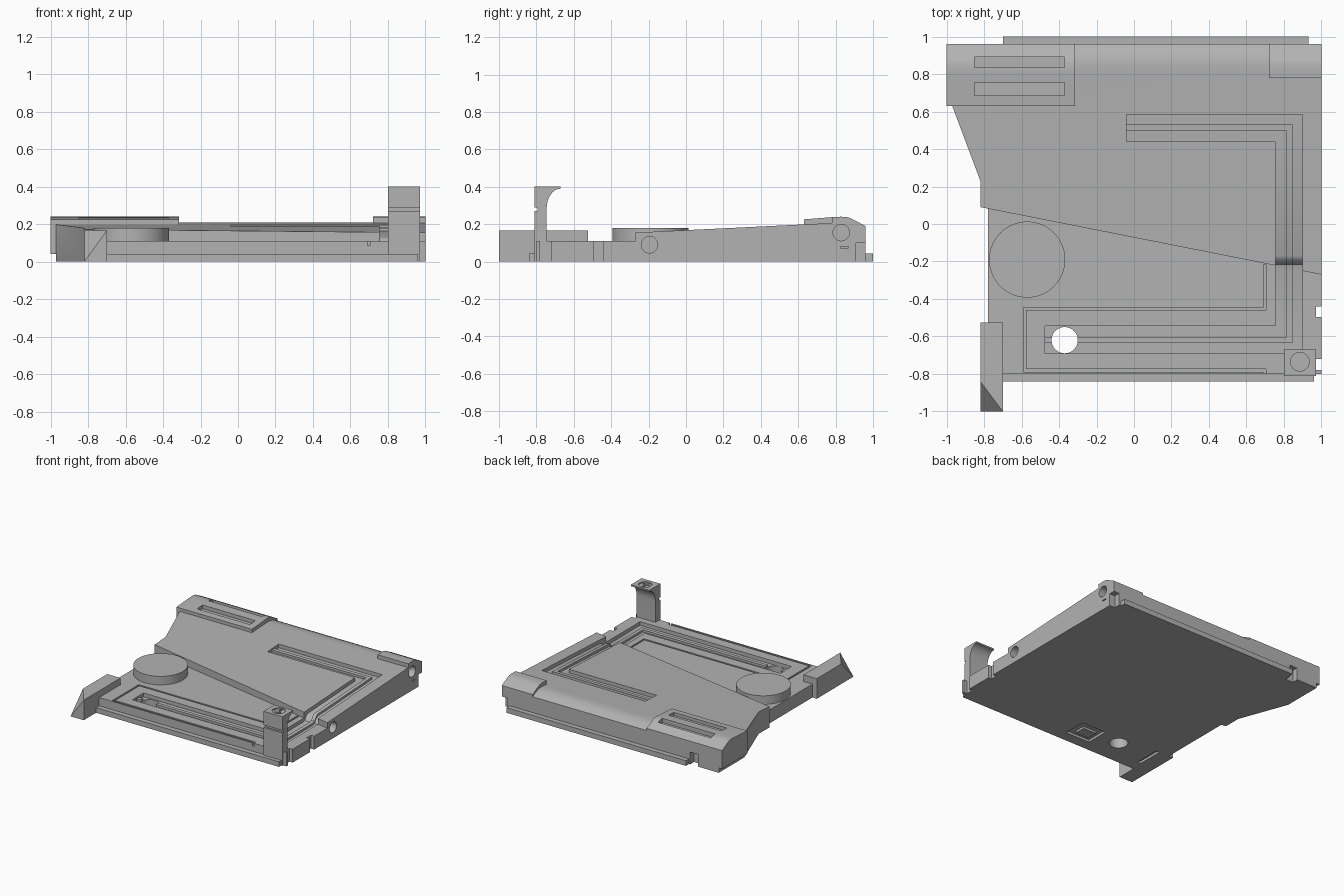
import bpy, bmesh, math

if "Cube" in bpy.data.objects:
    bpy.data.objects.remove(bpy.data.objects["Cube"])

grey = bpy.data.materials.new("mid grey")
grey.diffuse_color = (0.45, 0.45, 0.45, 1)
grey.use_nodes = True
grey.node_tree.nodes["Principled BSDF"].inputs["Base Color"].default_value = grey.diffuse_color


def prism(name, pts, lo, hi, axis="z"):
    """Extrude a 2D outline along z (points x, y) or along x (points y, z)."""
    place = (lambda p, h: (p[0], p[1], h)) if axis == "z" else (lambda p, h: (h, p[0], p[1]))
    bm = bmesh.new()
    a = [bm.verts.new(place(p, lo)) for p in pts]
    b = [bm.verts.new(place(p, hi)) for p in pts]
    n = len(pts)
    bm.faces.new(a[::-1])
    bm.faces.new(b)
    for i in range(n):
        bm.faces.new((a[i], a[(i + 1) % n], b[(i + 1) % n], b[i]))
    bmesh.ops.recalc_face_normals(bm, faces=bm.faces)
    me = bpy.data.meshes.new(name)
    bm.to_mesh(me)
    bm.free()
    me.materials.append(grey)
    ob = bpy.data.objects.new(name, me)
    bpy.context.collection.objects.link(ob)
    return ob


def box(name, x0, x1, y0, y1, z0, z1):
    return prism(name, [(x0, y0), (x1, y0), (x1, y1), (x0, y1)], z0, z1)


def disc(name, u, v, r, lo, hi, axis="z", n=48):
    pts = [(u + r * math.cos(2 * math.pi * i / n), v + r * math.sin(2 * math.pi * i / n)) for i in range(n)]
    return prism(name, pts, lo, hi, axis)


def combine(target, tool, op):
    """Apply an exact boolean and discard the tool."""
    mod = target.modifiers.new("boolean", "BOOLEAN")
    mod.operation, mod.solver, mod.object = op, "EXACT", tool
    dg = bpy.context.evaluated_depsgraph_get()
    me = bpy.data.meshes.new_from_object(target.evaluated_get(dg))
    target.modifiers.clear()
    target.data = me
    bpy.data.objects.remove(tool)


def cut(target, tool):
    combine(target, tool, "DIFFERENCE")


def join(target, tool):
    combine(target, tool, "UNION")


# Sloping rear deck: side profile limited by its plan outline
body = prism("body", [(-0.4, 0), (0.96, 0), (0.96, 0.172), (0.93, 0.188), (0.90, 0.2), (0.87, 0.207),
                      (0.84, 0.209), (0.80, 0.207), (-0.27, 0.155), (-0.4, 0.149)], -1.1, 1.1, "x")
combine(body, prism("plan", [(-0.82, 0.09), (1, -0.27), (1, 0.96), (-0.97, 0.96), (-0.97, 0.63),
                             (-0.82, 0.23)], -0.1, 0.5), "INTERSECT")

# Low front deck and the thin front and back ledges
join(body, prism("front_deck", [(-0.78, -0.8), (1, -0.8), (1, -0.1), (-0.78, 0.2)], 0, 0.11))
join(body, box("front_ledge", -0.70, 0.96, -0.84, -0.78, 0, 0.042))
join(body, box("back_ledge", -0.70, 0.93, 0.9, 1.0, 0, 0.042))

# Raised rear pads
join(body, prism("left_pad", [(0.63, 0.04), (0.96, 0.04), (0.96, 0.19), (0.88, 0.232), (0.86, 0.238),
                              (0.83, 0.24), (0.80, 0.239), (0.63, 0.226)], -1, -0.315, "x"))
join(body, prism("right_pad", [(0.78, 0.1), (0.96, 0.1), (0.96, 0.19), (0.88, 0.232), (0.86, 0.238),
                               (0.83, 0.24), (0.78, 0.238)], 0.72, 1, "x"))
for y0, y1 in ((0.685, 0.755), (0.835, 0.89)):
    cut(body, box("pad_slot", -0.85, -0.37, y0, y1, 0.205, 0.4))


# Stepped channel that follows the deck, with a central rail
def channel(a, b, depth):
    t, r, f = 0.585, 0.9, -0.69
    pts = [(-0.04, t - a), (r - a, t - a), (r - a, f + a), (-0.475, f + a),
           (-0.475, f + b), (r - b, f + b), (r - b, t - b), (-0.04, t - b)]
    tool = prism("channel", pts, 0, 0.6)
    combine(tool, prism("floor", [(-0.9, 0.11 - depth), (-0.235, 0.11 - depth), (-0.215, 0.116 - depth),
                                  (-0.19, 0.15 - depth), (-0.17, 0.16 - depth), (0.8, 0.207 - depth),
                                  (0.8, 0.5), (-0.9, 0.5)], -1, 1, "x"), "INTERSECT")
    cut(body, tool)


channel(0, 0.145, 0.012)
channel(0, 0.055, 0.03)
channel(0.085, 0.145, 0.03)

# Narrow seal groove around the front deck
for x0, x1, y0, y1 in ((-0.59, 0.705, -0.46, -0.445), (-0.59, -0.575, -0.79, -0.445),
                       (-0.59, 0.705, -0.79, -0.775), (0.69, 0.705, -0.46, -0.215),
                       (0.69, 0.705, -0.85, -0.775)):
    cut(body, box("groove", x0, x1, y0, y1, 0.085, 0.12))

# Through hole, side holes and edge notches
cut(body, disc("through_hole", -0.37, -0.62, 0.07, -0.1, 0.5))
for y, z in ((-0.195, 0.09), (0.83, 0.155)):
    cut(body, disc("side_hole", y, z, 0.044, 0.93, 1.1, "x", 32))
for b in ((0.97, 1.1, -0.495, -0.44, -0.1, 0.3), (0.97, 1.1, -0.78, -0.72, -0.1, 0.3),
          (0.95, 1.1, 0.91, 1.1, -0.1, 0.10), (-0.78, -0.71, 0.91, 1.1, -0.1, 0.10),
          (0.98, 1.1, 0.825, 0.87, 0.072, 0.08),
          # underside pockets
          (-0.19, 0.03, -0.75, -0.56, -0.1, 0.02), (-0.69, -0.66, -0.75, -0.53, -0.1, 0.02)):
    cut(body, box("notch", *b))
underside_tab = box("underside_tab", -0.15, -0.03, -0.71, -0.62, 0.002, 0.025)

# Round dial
dial = disc("dial", -0.57, -0.19, 0.203, 0.1, 0.18, n=64)

# Left latch with a slanted corner
latch = box("left_latch", -0.82, -0.70, -1, -0.525, 0, 0.165)
bm = bmesh.new()
bm.from_mesh(latch.data)
cutp = [(-0.82, -0.84, 0.165), (-0.82, -1, 0), (-0.70, -1, 0.165)]
from mathutils import Vector
p, q, r = map(Vector, cutp)
no = (q - p).cross(r - p)
if no.dot(Vector((-0.82, -1, 0.165)) - p) < 0:
    no = -no
geom = bm.verts[:] + bm.edges[:] + bm.faces[:]
bmesh.ops.bisect_plane(bm, geom=geom, plane_co=p, plane_no=no, clear_outer=True, dist=1e-5)
bmesh.ops.holes_fill(bm, edges=[e for e in bm.edges if e.is_boundary])
bmesh.ops.recalc_face_normals(bm, faces=bm.faces)
bm.to_mesh(latch.data)
bm.free()

# Upright hook with a curved underside
arc = [(-0.67 - 0.075 * math.sin(t * math.pi / 16), 0.285 + 0.105 * math.cos(t * math.pi / 16)) for t in range(9)]
hook = prism("hook", [(-0.81, 0.0), (-0.81, 0.27), (-0.795, 0.27), (-0.795, 0.29), (-0.81, 0.29), (-0.81, 0.402),
                      (-0.67, 0.402)] + arc + [(-0.745, 0.0)], 0.80, 0.97, "x")
cut(hook, disc("recess", 0.885, -0.735, 0.05, 0.392, 0.5, n=32))
hook_arrow = prism("hook_arrow", [(0.88, -0.70), (0.88, -0.75), (0.86, -0.74), (0.855, -0.747), (0.885, -0.775),
                                  (0.915, -0.747), (0.91, -0.74), (0.89, -0.75), (0.89, -0.70)], 0.391, 0.40)

# Keep edges crisp while smoothing the curves
for ob in list(bpy.context.scene.objects):
    bpy.ops.object.select_all(action="DESELECT")
    ob.select_set(True)
    bpy.context.view_layer.objects.active = ob
    bpy.ops.object.shade_smooth_by_angle(angle=math.radians(30))
